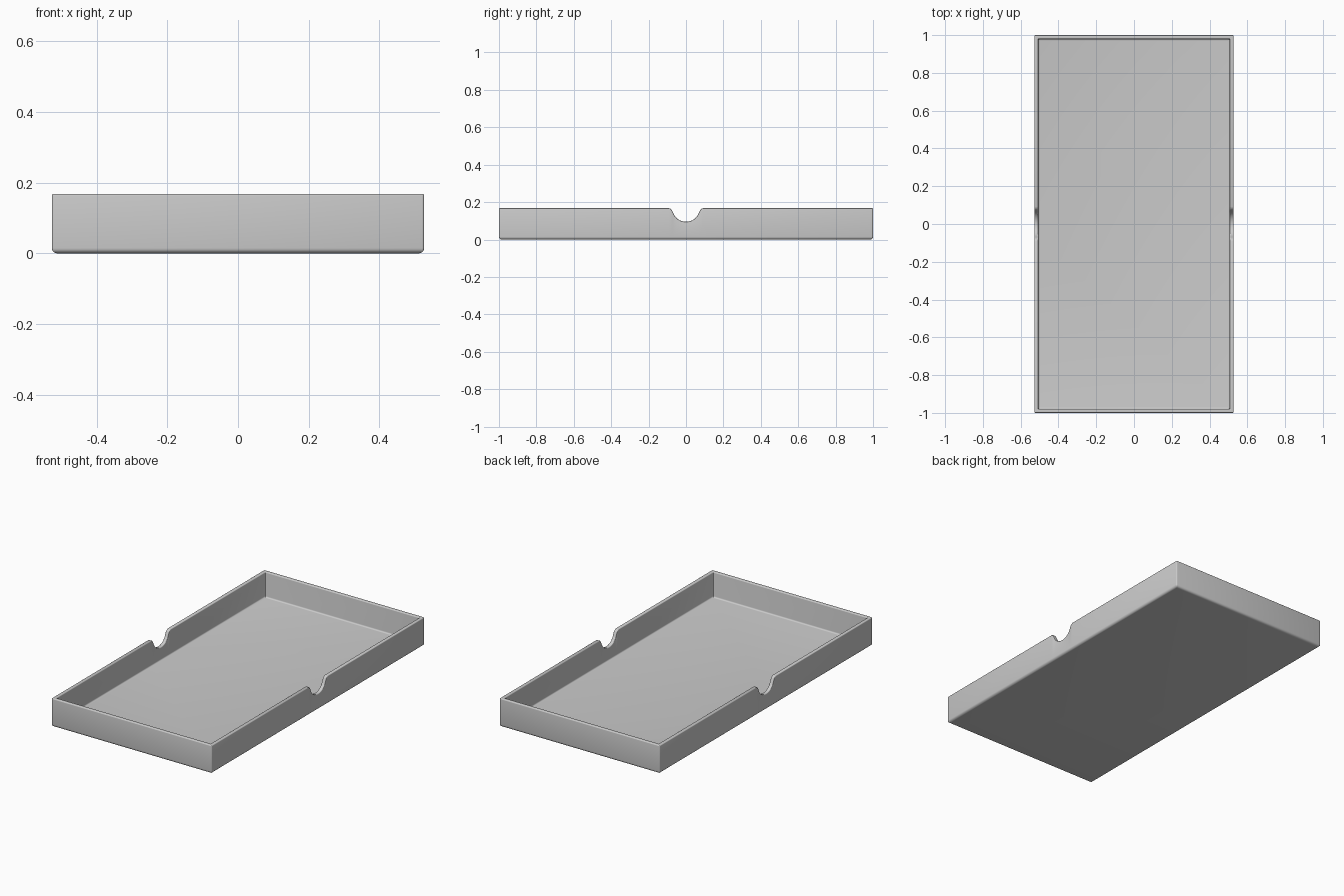
import bpy
import bmesh
from math import sin, cos, pi

cube = bpy.data.objects.get("Cube")
if cube:
    bpy.data.objects.remove(cube, do_unlink=True)

HALF_X, HALF_Y, HEIGHT = 0.527, 1.0, 0.168
WALL, FLOOR = 0.021, 0.018
BASE_R, RIM_R, CORNER_R = 0.015, 0.005, 0.006

# Finger notch outline: distance from the centre, height of the rim
NOTCH = [(0, .095), (.015, .0965), (.03, .101), (.044, .109), (.056, .120),
         (.064, .132), (.069, .144), (.075, .156), (.082, .164), (.092, HEIGHT)]
stops = [-y for y, z in reversed(NOTCH)] + [y for y, z in NOTCH[1:]]
rim_drop = {round(y, 4): HEIGHT - z for y, z in NOTCH}


def arc(x, z, r, start, end, steps):
    """Points of an arc as (inset, height)."""
    angles = [start + (end - start) * i / steps for i in range(steps + 1)]
    return [(x + r * cos(a), z + r * sin(a)) for a in angles]


def outline(inset):
    """Rounded rectangle with extra points where the notches sit."""
    r = max(CORNER_R - inset, 0.001)
    cx, cy = HALF_X - inset - r, HALF_Y - inset - r
    points = [(HALF_X - inset, y) for y in stops]
    corners = [(cx, cy), (-cx, cy), (-cx, -cy), (cx, -cy)]
    for i, (x, y) in enumerate(corners):
        points += [(x + r * cos(a), y + r * sin(a))
                   for a in (pi / 2 * (i + t / 3) for t in range(4))]
        if i == 1:
            points += [(inset - HALF_X, y) for y in reversed(stops)]
    return points


# Wall section: rounded base edge, rounded rim, small fillet at the floor
section = arc(BASE_R, BASE_R, BASE_R, 1.5 * pi, pi, 5)
section += arc(RIM_R, HEIGHT - RIM_R, RIM_R, pi, pi / 2, 4)
section += arc(WALL - RIM_R, HEIGHT - RIM_R, RIM_R, pi / 2, 0, 4)
section += arc(WALL + 0.008, FLOOR + 0.008, 0.008, pi, 1.5 * pi, 4)

# Tray shell: stack the outlines and bridge them
bm = bmesh.new()
rings = []
for inset, z in section:
    on_rim = z > HEIGHT / 2
    ring = []
    for x, y in outline(inset):
        drop = rim_drop.get(round(abs(y), 4), 0) if on_rim else 0
        ring.append(bm.verts.new((x, y, z - drop)))
    rings.append(ring)
for lower, upper in zip(rings, rings[1:]):
    n = len(lower)
    for i in range(n):
        j = (i + 1) % n
        bm.faces.new((lower[i], lower[j], upper[j], upper[i]))
bm.faces.new(list(reversed(rings[0])))
bm.faces.new(rings[-1])
bmesh.ops.recalc_face_normals(bm, faces=bm.faces)
mesh = bpy.data.meshes.new("tray")
bm.to_mesh(mesh)
bm.free()
tray = bpy.data.objects.new("tray", mesh)
bpy.context.collection.objects.link(tray)

# Plain grey plastic
grey = bpy.data.materials.new("plain grey")
grey.use_nodes = True
colour = (0.6, 0.6, 0.6, 1)
grey.diffuse_color = colour
grey.node_tree.nodes["Principled BSDF"].inputs["Base Color"].default_value = colour
mesh.materials.append(grey)

bpy.context.view_layer.objects.active = tray
tray.select_set(True)
bpy.ops.object.shade_smooth_by_angle(angle=pi / 6)
